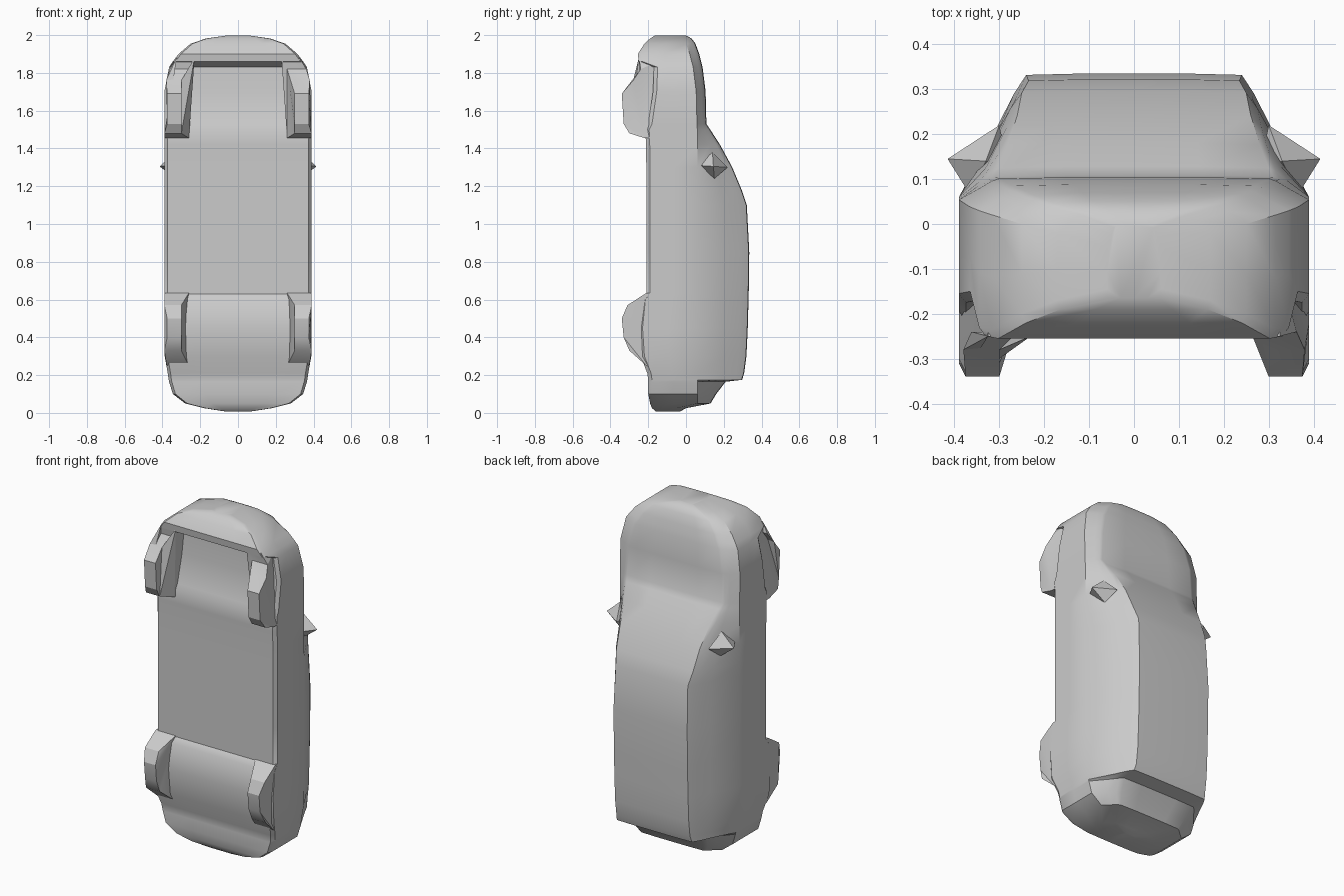
import bpy, bmesh

if "Cube" in bpy.data.objects:
    bpy.data.objects.remove(bpy.data.objects["Cube"])

paint = bpy.data.materials.new("plain_grey")
paint.diffuse_color = (0.6, 0.6, 0.6, 1)
paint.use_nodes = True
paint.node_tree.nodes["Principled BSDF"].inputs["Base Color"].default_value = paint.diffuse_color


def lerp(a, b, t):
    return a + (b - a) * t


def finish(name, bm, angle):
    bmesh.ops.recalc_face_normals(bm, faces=bm.faces)
    me = bpy.data.meshes.new(name)
    bm.to_mesh(me)
    bm.free()
    ob = bpy.data.objects.new(name, me)
    bpy.context.collection.objects.link(ob)
    me.materials.append(paint)
    bpy.ops.object.select_all(action='DESELECT')
    ob.select_set(True)
    bpy.context.view_layer.objects.active = ob
    bpy.ops.object.shade_smooth_by_angle(angle=angle)
    return ob


# Car body standing on its tail: z, half width, underside y, top y, roof half width
STATIONS = [
    (.008, .07, -.16, -.03, .03), (.025, .18, -.18, .0, .12),
    (.05, .28, -.19, .13, .20), (.10, .345, -.20, .16, .22),
    (.165, .365, -.20, .21, .24), (.175, .367, -.20, .297, .245),
    (.21, .372, -.205, .308, .24), (.30, .388, -.24, .32, .24),
    (.45, .39, -.25, .327, .24), (.60, .39, -.235, .331, .24),
    (.63, .39, -.21, .332, .24), (.85, .39, -.21, .335, .24),
    (1.10, .39, -.21, .322, .235), (1.18, .39, -.21, .295, .25),
    (1.30, .39, -.21, .245, .26), (1.42, .39, -.212, .18, .28),
    (1.50, .39, -.215, .128, .30), (1.53, .39, -.20, .108, .31),
    (1.70, .39, -.175, .104, .30), (1.83, .365, -.17, .088, .27),
    (1.86, .345, -.25, .08, .25), (1.90, .315, -.255, .07, .23),
    (1.955, .25, -.22, .05, .18), (1.982, .17, -.19, .03, .11),
    (1.998, .06, -.165, .0, .04),
]


def section(w, yb, yt, rw):
    belt = min(.06, yt - .05)
    half = [(w * .5, yb), (w * .96, yb), (w, yb + .02), (w, lerp(yb, belt, .5)),
            (w, belt), (lerp(w, rw, .55), lerp(belt, yt, .55)),
            (lerp(w, rw, .82), lerp(belt, yt, .84)),
            (rw, yt - .003), (rw * .5, yt)]
    return [(0, yb)] + half + [(0, yt)] + [(-x, y) for x, y in reversed(half)]


bm = bmesh.new()
rings = [[bm.verts.new((x, y, z)) for x, y in section(w, yb, yt, rw)]
         for z, w, yb, yt, rw in STATIONS]
for a, b in zip(rings, rings[1:]):
    n = len(a)
    for i in range(n):
        bm.faces.new((a[i], a[(i + 1) % n], b[(i + 1) % n], b[i]))
bm.faces.new(rings[0])
bm.faces.new(rings[-1])
finish("car_body", bm, .6)


# Wheel housings: y, z and outer x around the profile
REAR = [(-.12, .24, .375), (-.21, .25, .378), (-.30, .33, .39), (-.33, .40, .39),
        (-.34, .50, .39), (-.31, .57, .39), (-.21, .635, .39), (-.12, .635, .39)]
FRONT = [(-.10, 1.45, .39), (-.22, 1.455, .39), (-.30, 1.48, .39), (-.33, 1.53, .39),
         (-.34, 1.69, .39), (-.28, 1.76, .38), (-.24, 1.82, .362), (-.25, 1.88, .325),
         (-.10, 1.88, .325)]


def housing(name, prof, side):
    bm = bmesh.new()
    outer, inner = [], []
    for y, z, xo in prof:
        edge = .375 if y < -.32 else xo
        outer.append(bm.verts.new((side * edge, y, z)))
        xi = .30 if y < -.27 else .26
        xi = .23 if z > 1.85 else xi
        inner.append(bm.verts.new((side * xi, y, z)))
    n = len(prof)
    for i in range(n):
        j = (i + 1) % n
        bm.faces.new((outer[i], outer[j], inner[j], inner[i]))
    caps = [bm.faces.new(outer), bm.faces.new(inner)]
    bmesh.ops.triangulate(bm, faces=caps)
    finish(name, bm, .45)


# Pointed side mirrors
def mirror(name, side):
    bm = bmesh.new()
    pts = [(.365, .065, 1.31), (.33, .14, 1.38), (.30, .22, 1.30), (.33, .15, 1.24)]
    base = [bm.verts.new((side * x, y, z)) for x, y, z in pts]
    tip = bm.verts.new((side * .415, .145, 1.305))
    root = bm.verts.new((side * .28, .13, 1.30))
    for i in range(4):
        for apex in (tip, root):
            bm.faces.new((base[i], base[(i + 1) % 4], apex))
    finish(name, bm, .2)


for side, label in ((1, "right"), (-1, "left")):
    housing("rear_wheel_" + label, REAR, side)
    housing("front_wheel_" + label, FRONT, side)
    mirror("side_mirror_" + label, side)
